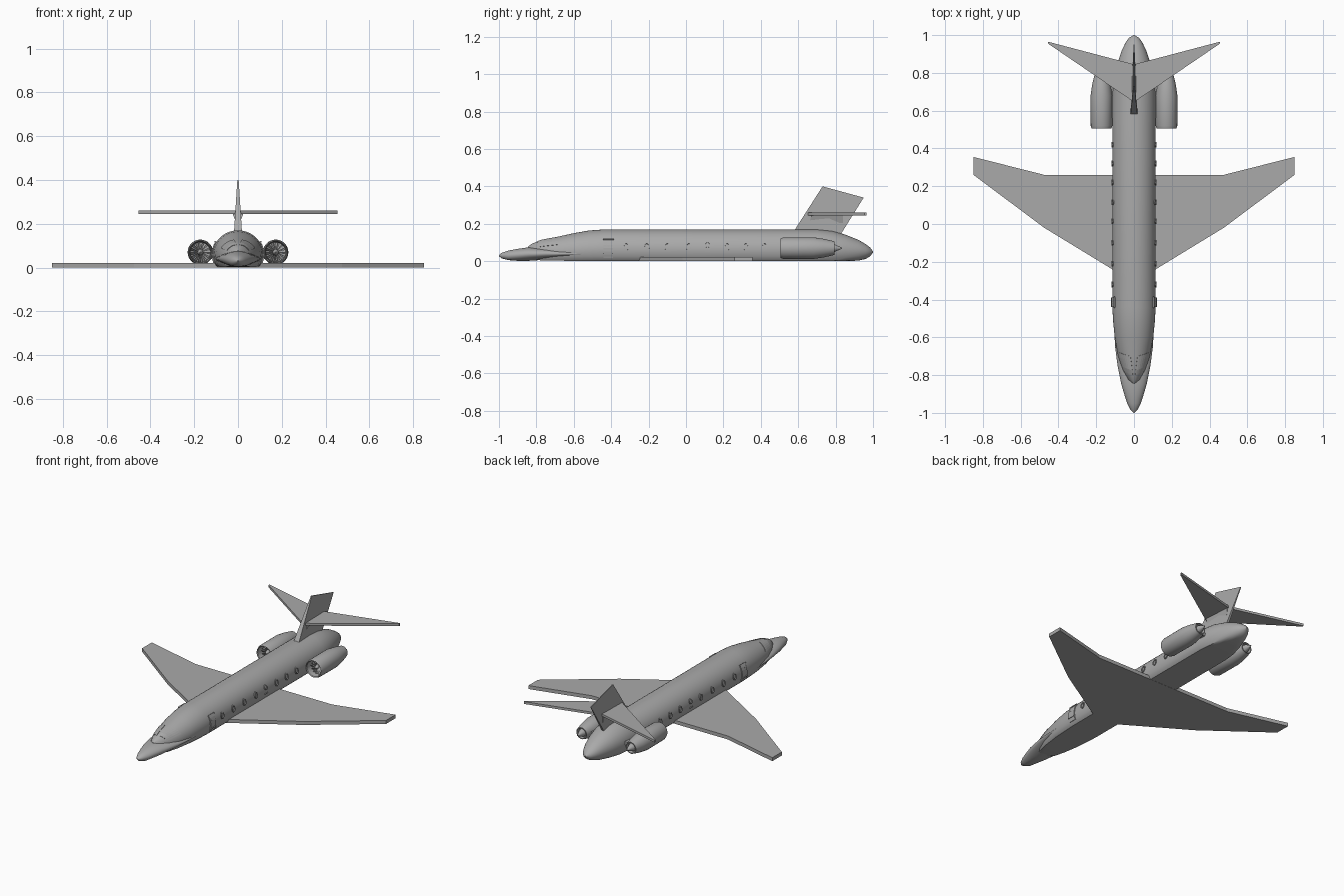
import bpy, bmesh
from math import sin, cos, pi, asin, radians

if "Cube" in bpy.data.objects:
    bpy.data.objects.remove(bpy.data.objects["Cube"])

grey = bpy.data.materials.new("light_grey")
grey.use_nodes = True
grey.diffuse_color = (0.4, 0.4, 0.4, 1)
grey.node_tree.nodes["Principled BSDF"].inputs["Base Color"].default_value = (0.4, 0.4, 0.4, 1)


def make(name, verts, faces, smooth=True):
    """Mesh object with outward normals and the shared material."""
    bm = bmesh.new()
    vs = [bm.verts.new(v) for v in verts]
    for f in faces:
        bm.faces.new([vs[i] for i in f])
    bmesh.ops.recalc_face_normals(bm, faces=bm.faces)
    me = bpy.data.meshes.new(name)
    bm.to_mesh(me)
    bm.free()
    ob = bpy.data.objects.new(name, me)
    bpy.context.collection.objects.link(ob)
    me.materials.append(grey)
    if smooth:
        bpy.ops.object.select_all(action='DESELECT')
        ob.select_set(True)
        bpy.context.view_layer.objects.active = ob
        bpy.ops.object.shade_smooth_by_angle(angle=radians(32))
    return ob


def loft(name, rings, caps=True):
    """Skin a list of equal closed rings."""
    n = len(rings[0])
    verts = [p for r in rings for p in r]
    faces = [(k * n + i, k * n + (i + 1) % n, (k + 1) * n + (i + 1) % n, (k + 1) * n + i)
             for k in range(len(rings) - 1) for i in range(n)]
    if caps:
        faces += [range(n), range(len(verts) - n, len(verts))]
    return make(name, verts, faces)


def point(station, a, off=0):
    """Point on a flat-bellied cross-section at angle a."""
    y, w, top, mid, bottom = station
    return ((w + off) * cos(a), y, max(bottom, mid + (top - mid + off) * sin(a)))


def prism(name, lower, upper):
    """Solid between two matching outlines."""
    n = len(lower)
    return make(name, lower + upper, [range(n), range(n, 2 * n)] +
                [(i, (i + 1) % n, n + (i + 1) % n, n + i) for i in range(n)], False)


def plate(name, outline, z0, z1):
    return prism(name, [(x, y, z0) for x, y in outline], [(x, y, z1) for x, y in outline])


# Fuselage stations: y, half width, top, middle, bottom
BODY = [(-.845, .008, .078, .05, .03), (-.825, .034, .093, .046, .01),
        (-.77, .062, .115, .045, .004), (-.7, .084, .128, .048, .003),
        (-.6, .102, .15, .054, .002), (-.52, .11, .164, .058, .001),
        (-.44, .115, .17, .06, .001), (.7, .115, .17, .06, .001),
        (.78, .105, .162, .06, .001), (.85, .088, .143, .058, .001),
        (.92, .064, .115, .055, .003), (.96, .045, .092, .052, .012),
        (.985, .027, .073, .05, .027), (1, .003, .053, .05, .047)]
NOSE = [(-1, .003, .033, .03, .027), (-.985, .018, .045, .03, .015),
        (-.95, .036, .057, .03, .006), (-.9, .052, .066, .034, .002),
        (-.845, .068, .074, .038, .001), (-.75, .087, .072, .04, .001),
        (-.65, .1, .064, .04, .001), (-.5, .108, .06, .04, .001)]
for name, stations in (("fuselage", BODY), ("nose", NOSE)):
    loft(name, [[point(s, 2 * pi * i / 40) for i in range(40)] for s in stations])


def on_body(y, a, off):
    for s, t in zip(BODY, BODY[1:]):
        if s[0] <= y <= t[0]:
            f = (y - s[0]) / (t[0] - s[0])
            return point([p + (q - p) * f for p, q in zip(s, t)], a, off)


def panel(name, rule, nu, nv, off=.002, thick=.006):
    """Thin panel hugging the fuselage; rule maps u, v to (y, angle)."""
    verts = [on_body(*rule(i / nu, j / nv), off) for i in range(nu + 1) for j in range(nv + 1)]
    m = nv + 1
    faces = [(i * m + j, i * m + j + 1, i * m + m + j + 1, i * m + m + j)
             for i in range(nu) for j in range(nv)]
    ob = make(name, verts, faces, False)
    mod = ob.modifiers.new("thickness", 'SOLIDIFY')
    mod.thickness, mod.offset = thick, 0


def side_angle(z, side):
    a = asin((z - .06) / .11)
    return a if side > 0 else pi - a


def box_panel(name, side, y0, y1, z0, z1, off=.002):
    panel(name, lambda u, v: (y0 + (y1 - y0) * u, side_angle(z0 + (z1 - z0) * v, side)), 1, 6, off)


def window(name, side, y, z, ry=.015, rz=.021):
    def ring(u, v):
        k, t = .72 + .28 * v, 2 * pi * u
        return y + ry * k * cos(t), side_angle(z + rz * k * sin(t), side)
    panel(name, ring, 16, 1)


def engine_ring(x, y, r, n=28):
    return [(x + r * cos(2 * pi * i / n), y, .07 + r * sin(2 * pi * i / n)) for i in range(n)]


for side, tag in ((1, "left"), (-1, "right")):
    # Cabin windows, door and hatch
    for k, y in enumerate((-.32, -.21, -.1, .015, .22, .32, .42)):
        window(f"{tag}_window_{k + 1}", side, y, .078)
    window(f"{tag}_hatch_window", side, .115, .088, .014, .016)
    box_panel(f"{tag}_hatch_step", side, .1, .13, .05, .054)
    box_panel(f"{tag}_door", side, -.44, -.39, .02, .118)
    box_panel(f"{tag}_door_top_rail", side, -.445, -.385, .112, .118, .006)
    box_panel(f"{tag}_door_sill", side, -.44, -.39, .04, .045, .006)
    window(f"{tag}_door_window", side, -.415, .088, .012, .014)

    # Windscreen pane
    def pane(u, v, s=side):
        a = .5 + (.95 - .1 * u) * v
        return -.78 + .1 * u - .02 * v, a if s > 0 else pi - a
    panel(f"{tag}_windscreen", pane, 4, 6, .0005, .003)

    # Main wing in two panels
    plate(f"{tag}_inner_wing", [(side * x, y) for x, y in
          ((0, -.31), (.475, -.02), (.475, .26), (0, .26))], 0, .022)
    plate(f"{tag}_outer_wing", [(side * x, y) for x, y in
          ((.475, -.02), (.85, .26), (.85, .355), (.475, .26))], 0, .022)

    # Tailplane
    plate(f"{tag}_tailplane", [(side * x, y) for x, y in
          ((0, .645), (.455, .955), (.455, .965), (0, .845))], .245, .26)

    # Engine: nacelle with open intake, exhaust cone, fan and pylon
    x = side * .172
    shape = [(.56, .002), (.56, .045), (.51, .048), (.505, .052), (.52, .057), (.68, .058),
             (.74, .049), (.795, .036), (.795, .031), (.775, .029), (.775, .002)]
    loft(f"{tag}_engine", [engine_ring(x, y, r) for y, r in shape])
    loft(f"{tag}_exhaust_cone", [engine_ring(x, y, r) for y, r in ((.77, .025), (.795, .02), (.835, .002))])
    loft(f"{tag}_spinner", [engine_ring(x, y, r) for y, r in ((.56, .016), (.535, .011), (.52, .002))])
    verts, faces = [], []
    for i in range(14):
        for r, a, y in ((.01, 0, .54), (.046, 0, .54), (.046, .3, .553), (.01, .3, .553)):
            t = 2 * pi * i / 14 + a
            verts.append((x + r * cos(t), y, .07 + r * sin(t)))
        faces.append(range(4 * i, 4 * i + 4))
    make(f"{tag}_fan", verts, faces, False)
    plate(f"{tag}_pylon", [(side * .07, .56), (side * .13, .56),
                           (side * .13, .76), (side * .07, .76)], .06, .08)

# Fin, thickest at its foot and leading edge
FIN = [(.57, .15), (.73, .4), (.95, .34), (.825, .14)]
HALF = (.019, .003, .002, .008)
prism("fin", [(-h, y, z) for (y, z), h in zip(FIN, HALF)],
      [(h, y, z) for (y, z), h in zip(FIN, HALF)])

# Fairing between fin and tailplane
prism("tailplane_fairing", [(x, y, .205) for x, y in ((-.008, .66), (.008, .66), (.008, .84), (-.008, .84))],
      [(x, y, .246) for x, y in ((-.025, .67), (.025, .67), (.012, .84), (-.012, .84))])
